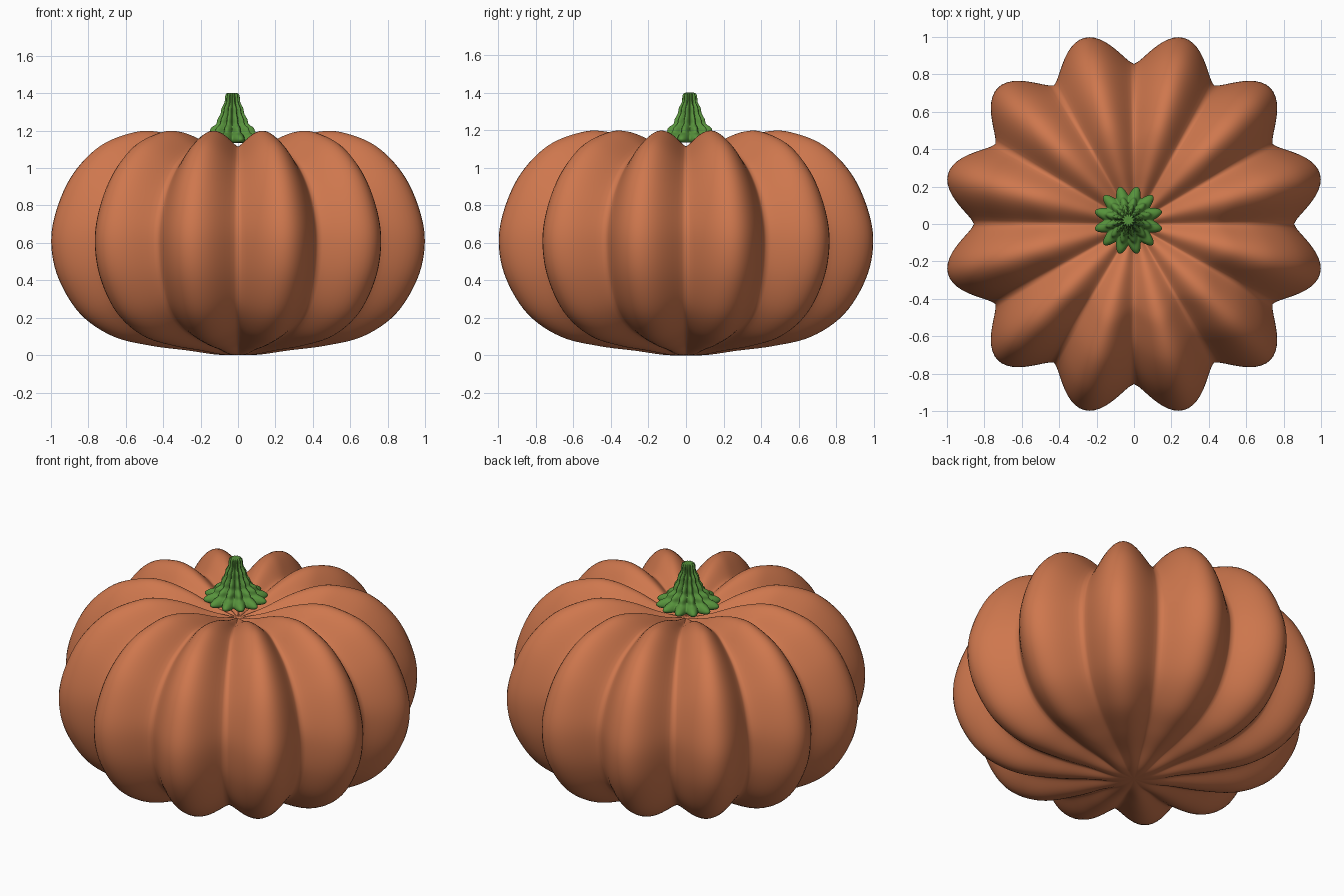
import bpy, bmesh, math

if "Cube" in bpy.data.objects:
    bpy.data.objects.remove(bpy.data.objects["Cube"])

LOBES = 12


def material(name, rgb):
    m = bpy.data.materials.new(name)
    m.diffuse_color = (*rgb, 1)
    m.use_nodes = True
    m.node_tree.nodes["Principled BSDF"].inputs["Base Color"].default_value = m.diffuse_color
    return m


def smooth_path(pts, steps):
    # Catmull-Rom through the profile points
    out = []
    n = len(pts)
    for i in range(n - 1):
        p = [pts[max(i - 1, 0)], pts[i], pts[i + 1], pts[min(i + 2, n - 1)]]
        for s in range(steps):
            t = s / steps
            out.append([0.5 * (2 * b + (c - a) * t + (2 * a - 5 * b + 4 * c - d) * t * t
                               + (3 * b - a - 3 * c + d) * t ** 3) for a, b, c, d in zip(*p)])
    return out + [pts[-1]]


def lobed_body(name, ridge, groove, mat, seg, steps, power, centre=(0, 0)):
    # blend between a ridge profile and a groove profile around the axis
    ridge, groove = smooth_path(ridge, steps), smooth_path(groove, steps)
    bm = bmesh.new()
    rings = []
    for (r1, z1), (r0, z0) in list(zip(ridge, groove))[1:-1]:
        ring = []
        for k in range(seg):
            a = 2 * math.pi * k / seg
            w = abs(math.sin(a * LOBES / 2)) ** power
            r, z = r0 + (r1 - r0) * w, z0 + (z1 - z0) * w
            ring.append(bm.verts.new((centre[0] + r * math.cos(a), centre[1] + r * math.sin(a), z)))
        rings.append(ring)
    for a, b in zip(rings, rings[1:]):
        for k in range(seg):
            j = (k + 1) % seg
            bm.faces.new((a[k], b[k], b[j], a[j]))
    # close both poles
    for ring, z in ((rings[0], ridge[0][1]), (rings[-1], ridge[-1][1])):
        pole = bm.verts.new((*centre, z))
        for k in range(seg):
            bm.faces.new((pole, ring[k], ring[(k + 1) % seg]))
    bmesh.ops.recalc_face_normals(bm, faces=bm.faces)
    for f in bm.faces:
        f.smooth = True
    me = bpy.data.meshes.new(name)
    bm.to_mesh(me)
    bm.free()
    me.materials.append(mat)
    ob = bpy.data.objects.new(name, me)
    bpy.context.collection.objects.link(ob)
    return ob


orange = material("pumpkin orange", (0.62, 0.185, 0.075))
green = material("stem green", (0.095, 0.29, 0.045))

# ribbed pumpkin body, top pole to bottom pole
ridge = [(0, 1.04), (0.15, 1.09), (0.3, 1.155), (0.45, 1.195), (0.58, 1.19), (0.76, 1.12),
         (0.91, 0.97), (1.0, 0.78), (1.03, 0.6), (0.99, 0.41), (0.87, 0.22), (0.69, 0.1),
         (0.48, 0.05), (0.28, 0.025), (0.12, 0.003), (0, 0)]
groove = [(0, 1.04), (0.13, 1.06), (0.27, 1.1), (0.4, 1.115), (0.5, 1.09), (0.65, 1.01),
          (0.77, 0.88), (0.84, 0.73), (0.855, 0.59), (0.825, 0.42), (0.74, 0.26), (0.6, 0.15),
          (0.42, 0.085), (0.25, 0.045), (0.11, 0.006), (0, 0)]
lobed_body("pumpkin_body", ridge, groove, orange, 240, 6, 1.4)

# fluted stem with slightly wavy ribs, sitting a little off centre
stem_ridge = [(0, 1.4), (0.03, 1.4), (0.04, 1.385), (0.044, 1.35), (0.06, 1.32), (0.066, 1.29),
              (0.083, 1.26), (0.09, 1.235), (0.118, 1.215), (0.13, 1.19), (0.165, 1.175),
              (0.185, 1.155), (0.17, 1.138), (0.12, 1.135), (0, 1.14)]
stem_groove = [(r * 0.72, z) for r, z in stem_ridge]
lobed_body("stem", stem_ridge, stem_groove, green, 144, 4, 1.3, (-0.03, 0.02))
